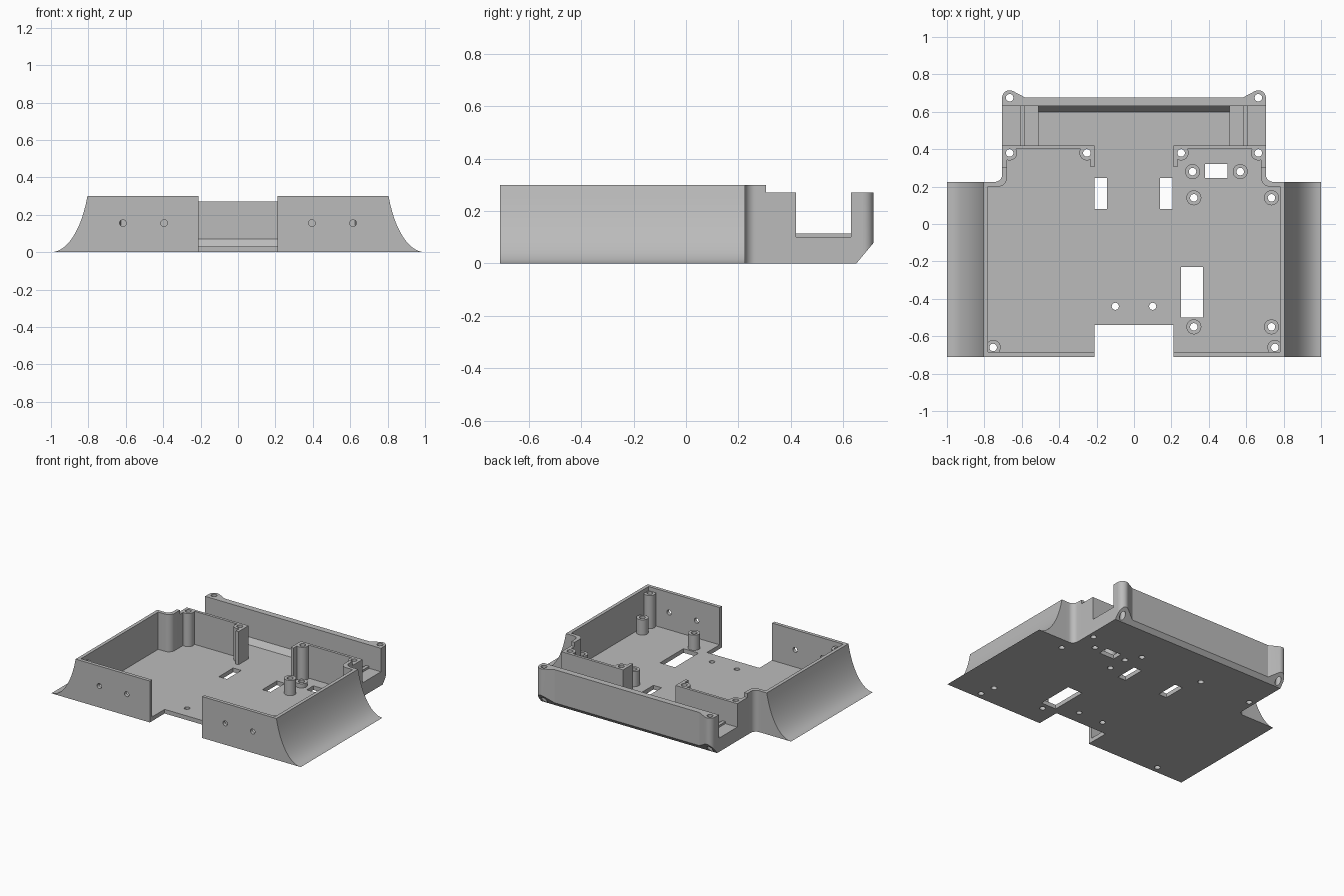
import bpy
import bmesh
from math import sin, cos, pi, sqrt
from mathutils import Vector

default = bpy.data.objects.get("Cube")
if default:
    bpy.data.objects.remove(default, do_unlink=True)

grey = bpy.data.materials.new("plain grey")
grey.use_nodes = True
GREY = (0.5, 0.5, 0.5, 1)
grey.diffuse_color = GREY
grey.node_tree.nodes["Principled BSDF"].inputs["Base Color"].default_value = GREY

FLOOR, LOW, RIM = 0.03, 0.27, 0.30
FRONT, BACK = -0.71, 0.42


def prism(name, profile, lo, hi, axis="z"):
    """Extrude a closed 2D profile along one axis."""
    place = {"x": lambda a, b, t: (t, a, b),
             "y": lambda a, b, t: (a, t, b),
             "z": lambda a, b, t: (a, b, t)}[axis]
    bm = bmesh.new()
    face = bm.faces.new([bm.verts.new(place(a, b, lo)) for a, b in profile])
    new = bmesh.ops.extrude_face_region(bm, geom=[face])["geom"]
    step = Vector(place(0, 0, hi - lo))
    bmesh.ops.translate(bm, vec=step, verts=[g for g in new if isinstance(g, bmesh.types.BMVert)])
    bmesh.ops.recalc_face_normals(bm, faces=bm.faces)
    mesh = bpy.data.meshes.new(name)
    bm.to_mesh(mesh)
    bm.free()
    mesh.materials.append(grey)
    obj = bpy.data.objects.new(name, mesh)
    bpy.context.collection.objects.link(obj)
    return obj


def rect(x0, x1, y0, y1):
    return [(x0, y0), (x1, y0), (x1, y1), (x0, y1)]


def arc(cx, cy, r, start, end, steps=10):
    angles = [start + (end - start) * i / steps for i in range(steps + 1)]
    return [(cx + r * cos(a), cy + r * sin(a)) for a in angles]


def disc(x, y, r):
    return arc(x, y, r, 0, 2 * pi * 31 / 32, 31)


def flip(profile, side):
    return [(side * a, b) for a, b in profile]


def cut(obj, cutters):
    """Apply boolean cuts to a part."""
    for cutter in cutters:
        mod = obj.modifiers.new("cut", "BOOLEAN")
        mod.operation, mod.solver, mod.object = "DIFFERENCE", "EXACT", cutter
    graph = bpy.context.evaluated_depsgraph_get()
    mesh = bpy.data.meshes.new_from_object(obj.evaluated_get(graph))
    obj.modifiers.clear()
    obj.data = mesh


parts = []


def part(*args):
    parts.append(prism(*args))
    return parts[-1]


# Screw posts: x, y, top height
posts = [(s * x, y, LOW) for s in (-1, 1)
         for x, y in ((0.753, -0.66), (0.665, 0.38), (0.252, 0.38))]
posts += [(x, y, 0.14) for x in (0.32, 0.735) for y in (0.14, -0.55)]
posts += [(x, 0.28, 0.06) for x in (0.313, 0.568)]

# Floor with front notch and rounded rear shoulders
shoulder = arc(0.745, 0.265, 0.04, 1.5 * pi, pi)
half = [(0.21, -0.54), (0.21, FRONT), (0.78, FRONT), (0.78, 0.225)] + shoulder + [(0.705, 0.6)]
part("floor", half + flip(half, -1)[::-1], 0, FLOOR)

# Rear wall with sloped bottom edge
part("rear_wall", [(0.6, 0), (0.65, 0), (0.675, FLOOR), (0.675, LOW), (0.63, LOW),
                   (0.63, 0.07), (0.6, FLOOR)], -0.705, 0.705, "x")

wedge = prism("bevel_cutter", [(0.6, -0.06), (0.8, -0.06), (0.8, 0.18)], -1, 1, "x")
inner = arc(0.725, 0.245, 0.045, pi, 1.5 * pi)
# Concave flank: part of an ellipse that meets the ground flat
flank = [(1 - 0.195 * i / 20, 0.477 * (1 - sqrt(1 - (0.195 / 0.21 * i / 20) ** 2)))
         for i in range(21)]

for side, label in ((1, "left"), (-1, "right")):
    def mirrored(name, profile, lo, hi, axis="z"):
        return part(f"{label}_{name}", flip(profile, side), lo, hi, axis)

    # Flared flank and box walls
    mirrored("flank", flank + [(0.78, RIM), (0.78, 0)], FRONT, 0.225, "y")
    mirrored("front_wall", rect(0.21, 0.78, FRONT, -0.685), FLOOR, RIM)
    mirrored("shoulder_wall", [(0.78, 0.225)] + shoulder + [(0.705, 0.305), (0.68, 0.305)]
             + inner + [(0.78, 0.2)], FLOOR, RIM)
    mirrored("inner_wall", [(0.705, 0.305), (0.705, BACK), (0.21, BACK), (0.21, 0.305),
                            (0.232, 0.305), (0.232, 0.4), (0.68, 0.4), (0.68, 0.305)],
             FLOOR, LOW)
    # Ledge with a low ridge joining the box to the rear wall
    mirrored("ledge", [(0.51, FLOOR), (0.705, FLOOR), (0.705, 0.1), (0.61, 0.1), (0.61, 0.115),
                       (0.585, 0.115), (0.585, 0.1), (0.51, 0.1)], BACK, 0.63, "y")
    # Rounded screw ear on the rear wall
    ear = mirrored("rear_ear", arc(0.665, 0.675, 0.04, 0, 0.65 * pi) + [(0.58, 0.675)], 0, LOW)
    cut(ear, [wedge])

for i, (x, y, top) in enumerate(posts):
    part(f"screw_post_{i + 1}", disc(x, y, 0.04), FLOOR, top)

# Cutters for screw holes, floor slots and front wall holes
holes = [prism("hole_cutter", disc(x, y, 0.02), -0.1, 0.5) for x, y, top in posts]
holes += [prism("hole_cutter", disc(s * 0.665, 0.675, 0.02), -0.1, 0.5) for s in (-1, 1)]
holes += [prism("hole_cutter", disc(s * 0.1, -0.44, 0.019), -0.1, 0.5) for s in (-1, 1)]
slots = [(-0.21, -0.145, 0.08, 0.245), (0.14, 0.205, 0.08, 0.245),
         (0.38, 0.5, 0.245, 0.32), (0.25, 0.37, -0.5, -0.23)]
holes += [prism("slot_cutter", rect(*s), -0.1, 0.2) for s in slots]
holes += [prism("hole_cutter", disc(x, 0.155, 0.018), -0.8, -0.66, "y")
          for x in (-0.615, -0.395, 0.395, 0.615)]


def bounds(obj):
    co = [v.co for v in obj.data.vertices]
    return [(min(c[k] for c in co), max(c[k] for c in co)) for k in range(3)]


# Cut each part only where a cutter reaches it
for obj in parts:
    box = bounds(obj)
    hits = [h for h in holes
            if all(a[0] < b[1] and b[0] < a[1] for a, b in zip(box, bounds(h)))]
    if hits:
        cut(obj, hits)
for helper in holes + [wedge]:
    bpy.data.objects.remove(helper, do_unlink=True)

# Smooth curved faces, keep hard edges
bpy.ops.object.select_all(action="DESELECT")
for obj in parts:
    obj.select_set(True)
bpy.context.view_layer.objects.active = parts[0]
bpy.ops.object.shade_smooth_by_angle(angle=pi / 6)
